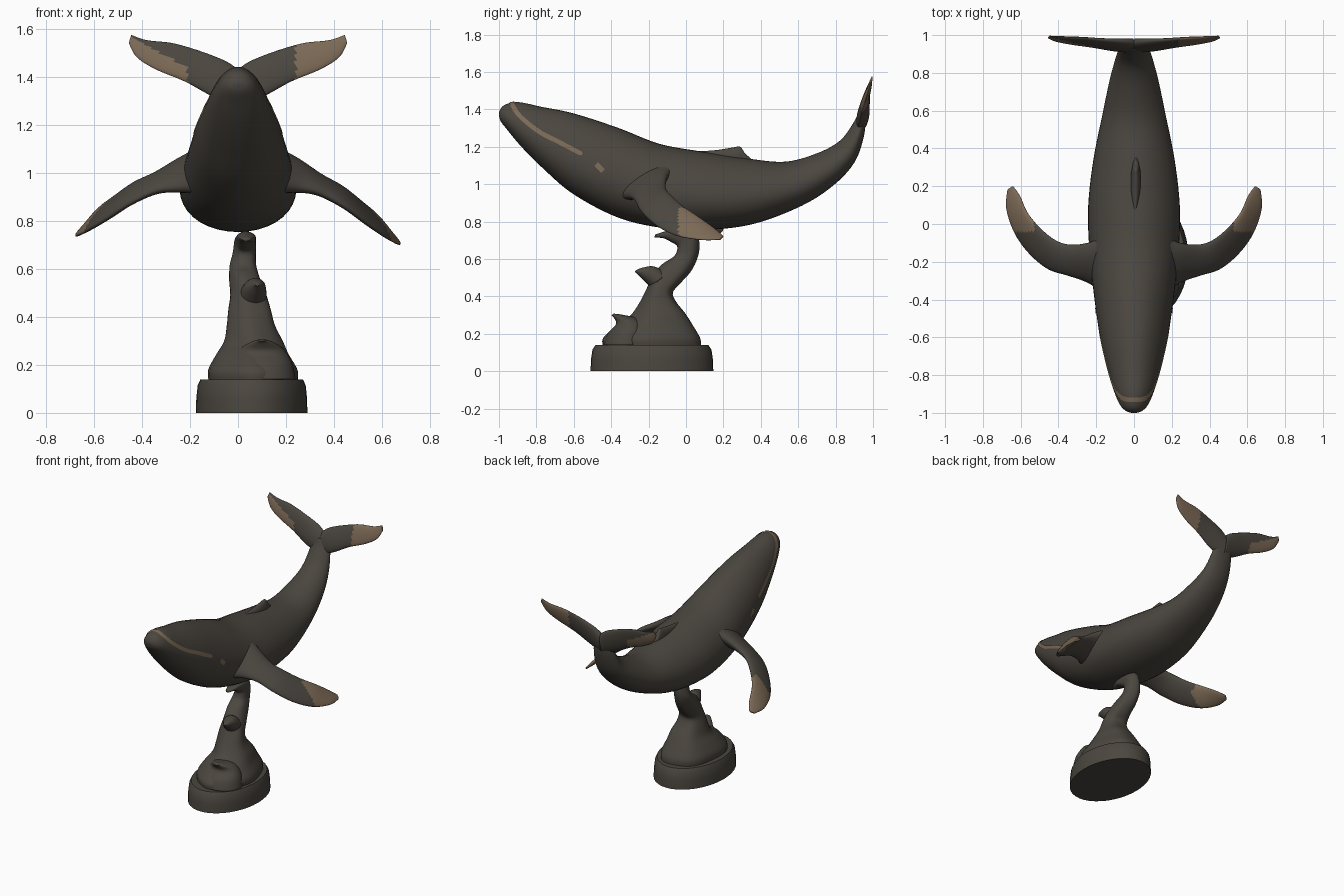
import bpy, bmesh, math
from mathutils import Vector
from mathutils.bvhtree import BVHTree

cube = bpy.data.objects.get("Cube")
if cube:
    bpy.data.objects.remove(cube, do_unlink=True)


def make_material(name, rgb):
    mat = bpy.data.materials.new(name)
    mat.use_nodes = True
    colour = (*rgb, 1)
    mat.diffuse_color = colour
    bsdf = mat.node_tree.nodes["Principled BSDF"]
    bsdf.inputs["Base Color"].default_value = colour
    bsdf.inputs["Roughness"].default_value = 0.7
    return mat


DARK = make_material("dark bronze", (0.07, 0.061, 0.05))
TAN = make_material("tan patina", (0.2, 0.142, 0.092))


def finish(name, bm, materials, rule=None, sharp=None):
    """Turn a bmesh into a smooth object; faces passing the rule get the second material."""
    mesh = bpy.data.meshes.new(name)
    for face in bm.faces:
        face.smooth = True
        if rule and rule(face.calc_center_median()):
            face.material_index = 1
    bm.to_mesh(mesh)
    bm.free()
    for mat in materials:
        mesh.materials.append(mat)
    if sharp:
        mesh.set_sharp_from_angle(angle=math.radians(sharp))
    obj = bpy.data.objects.new(name, mesh)
    bpy.context.collection.objects.link(obj)
    return obj


def smooth_path(points, steps):
    """Catmull-Rom interpolation of vectors of any length."""
    pts = [Vector(p) for p in points]
    out = []
    last = len(pts) - 1
    for i in range(last):
        a, b, c, d = pts[max(i - 1, 0)], pts[i], pts[i + 1], pts[min(i + 2, last)]
        for k in range(steps):
            t = k / steps
            out.append(b + (c - a) * (t / 2) + (a * 2 - b * 5 + c * 4 - d) * (t * t / 2)
                       + (b * 3 - a - c * 3 + d) * (t ** 3 / 2))
    return out + [pts[-1]]


def loft(name, sections, steps=5, sides=32, egg=0, flute=0, rule=None, sharp=None):
    """Skin oval sections; each one is edge point A, edge point B and a half-width vector."""
    bm = bmesh.new()
    rings = []
    flat = [(*a, *b, *v) for a, b, v in sections]
    for s in smooth_path(flat, steps):
        a, b, v = Vector(s[0:3]), Vector(s[3:6]), Vector(s[6:9])
        ring = []
        for k in range(sides):
            ang = math.tau * k / sides
            r = 1 + flute * math.sin(5 * ang + a.z * 6)
            p = (a + b) / 2 + (a - b) / 2 * math.cos(ang) * r
            p += v * math.sin(ang) * (1 - egg * math.cos(ang)) * r
            ring.append(bm.verts.new(p))
        rings.append(ring)
    for r0, r1 in zip(rings, rings[1:]):
        for k in range(sides):
            n = (k + 1) % sides
            bm.faces.new((r0[k], r0[n], r1[n], r1[k]))
    bm.faces.new(rings[0])
    bm.faces.new(rings[-1])
    bmesh.ops.recalc_face_normals(bm, faces=bm.faces[:])
    return finish(name, bm, (DARK, TAN), rule, sharp)


def upright(rows):
    """Sections from side-view rows: front/top edge, back/bottom edge, centre x, half width."""
    return [((x, y0, z0), (x, y1, z1), (w, 0, 0)) for y0, z0, y1, z1, x, w in rows]


def fin(name, rows, side, lift=0, **options):
    """Sections from leading edge, trailing edge and half thickness, mirrored by side."""
    edges = []
    for lead, trail, thick in rows:
        pair = []
        for x, y, z in (lead, trail):
            rise = lift * min(max((x - 0.25) / 0.4, 0), 1)
            pair.append(Vector((side * x, y, z + rise)))
        edges.append((*pair, thick))
    mids = [(a + b) / 2 for a, b, t in edges]
    sections = []
    for i, (a, b, thick) in enumerate(edges):
        span = mids[min(i + 1, len(mids) - 1)] - mids[max(i - 1, 0)]
        sections.append((a, b, (b - a).cross(span).normalized() * thick))
    return loft(name, sections, steps=8, **options)


# Whale body, nose to tail stock
body_rows = [
    (-1.0, 1.385, -1.0, 1.365, 0, 0.014), (-.985, 1.412, -.99, 1.335, 0, .045),
    (-.955, 1.43, -.955, 1.29, 0, .075), (-.89, 1.438, -.88, 1.2, 0, .105),
    (-.77, 1.413, -.76, 1.08, 0, .14), (-.6, 1.378, -.6, .945, 0, .178),
    (-.36, 1.3, -.36, .82, 0, .212), (-.14, 1.215, -.12, .765, 0, .235),
    (.1, 1.172, .1, .755, 0, .24), (.33, 1.137, .36, .787, 0, .212),
    (.53, 1.12, .62, .885, 0, .165), (.7, 1.165, .79, .995, 0, .13),
    (.82, 1.23, .9, 1.115, 0, .1), (.89, 1.32, .95, 1.25, 0, .08),
    (.925, 1.39, .962, 1.36, 0, .06)]
body = loft("whale_body", upright(body_rows), sides=40, egg=0.14)

# Dorsal fin
loft("dorsal_fin", upright([
    (.06, 1.175, .06, 1.1, .005, .012), (.16, 1.182, .17, 1.1, .008, .025),
    (.25, 1.196, .28, 1.1, .01, .025), (.29, 1.2, .32, 1.1, .01, .018),
    (.315, 1.165, .36, 1.09, .01, .012), (.345, 1.14, .38, 1.09, .01, .006)]))

# Pectoral fins and tail flukes
pectoral_rows = [
    ((.15, -.37, .93), (.15, -.06, 1.09), .07), ((.24, -.31, .93), (.24, -.1, 1.05), .05),
    ((.34, -.275, .915), (.34, -.11, .985), .034), ((.45, -.24, .855), (.42, -.085, .945), .028),
    ((.55, -.16, .78), (.5, -.02, .885), .024), ((.63, -.05, .725), (.565, .06, .83), .02),
    ((.675, .08, .703), (.605, .15, .765), .014), ((.67, .18, .703), (.64, .2, .722), .006)]
fluke_rows = [
    ((0, .93, 1.28), (0, .965, 1.43), .03), ((.1, .925, 1.315), (.05, .97, 1.465), .028),
    ((.22, .94, 1.38), (.15, .975, 1.505), .02), ((.34, .955, 1.43), (.27, .985, 1.54), .015),
    ((.42, .97, 1.48), (.38, .99, 1.553), .011), ((.455, .985, 1.54), (.445, .995, 1.575), .005)]


def fluke_patch(p):
    if p.x > 0:
        return p.x > 0.24
    return p.x < -0.21 and p.z < 1.46 + (-p.x - 0.25) * 0.55


for side, label in ((1, "left"), (-1, "right")):
    fin(label + "_pectoral_fin", pectoral_rows, side, lift=0.035 if side < 0 else 0,
        rule=lambda p: p.y > -0.04 and abs(p.x) > 0.53)
    fin(label + "_tail_fluke", fluke_rows, side, rule=fluke_patch)

# Painted mouth line and eye marks, laid just over the skin
scan = bmesh.new()
scan.from_mesh(body.data)
skin = BVHTree.FromBMesh(scan)
scan.free()


def stripe(name, points, half):
    path = smooth_path(points, 8)
    bm = bmesh.new()
    rows = []
    for i, p in enumerate(path):
        spot, normal, _, _ = skin.find_nearest(p)
        ahead = path[min(i + 1, len(path) - 1)] - path[max(i - 1, 0)]
        across = normal.cross(ahead).normalized() * half
        if i in (0, len(path) - 1):
            across *= 0.5
        row = []
        for k in (-1, 0, 1):
            near, n, _, _ = skin.find_nearest(spot + across * k)
            row.append(bm.verts.new(near + n * 0.004))
        rows.append(row)
    for r0, r1 in zip(rows, rows[1:]):
        for k in range(2):
            face = bm.faces.new((r0[k], r1[k], r1[k + 1], r0[k + 1]))
            face.normal_update()
            if face.normal.dot(skin.find_nearest(face.calc_center_median())[1]) < 0:
                face.normal_flip()
    finish(name, bm, (TAN,))


half_mouth = [(.04, -.93, 1.432), (.072, -.915, 1.4), (.097, -.88, 1.355),
              (.133, -.785, 1.28), (.158, -.68, 1.225), (.187, -.555, 1.16)]
mirrored = [(-x, y, z) for x, y, z in reversed(half_mouth)]
stripe("mouth_line", mirrored + [(0, -.93, 1.44)] + half_mouth, 0.012)
for side, label in ((1, "left"), (-1, "right")):
    stripe(label + "_eye_mark",
           [(side * .2, -.48, 1.108), (side * .2, -.463, 1.09), (side * .2, -.442, 1.07)], 0.014)

# Oval plinth
plinth = []
for z, scale in ((0, 1), (.06, .995), (.115, .97), (.14, .92)):
    plinth.append(((.057, -.182 - .328 * scale, z), (.057, -.182 + .328 * scale, z),
                   (.232 * scale, 0, 0)))
loft("plinth", plinth, steps=1, sides=40, sharp=25)

# Water column curling up under the belly
loft("water_column", upright([
    (-.44, .135, .085, .135, .06, .185), (-.435, .18, .08, .18, .06, .185),
    (-.37, .24, .04, .25, .06, .15), (-.3, .29, 0, .31, .065, .122),
    (-.25, .36, -.05, .37, .055, .1), (-.21, .44, -.07, .42, .05, .088),
    (-.18, .51, -.03, .47, .045, .075), (-.13, .57, .03, .54, .03, .065),
    (-.07, .61, .065, .62, .022, .055), (-.05, .64, .07, .69, .027, .048),
    (-.05, .67, .05, .745, .03, .045), (-.08, .69, -.01, .757, .033, .042),
    (-.12, .71, -.1, .75, .035, .035), (-.17, .715, -.165, .73, .035, .015)]), flute=0.03)

# Breaking waves on the front of the column
loft("low_wave", upright([
    (-.44, .14, -.2, .14, .1, .14), (-.42, .2, -.2, .22, .1, .125),
    (-.375, .25, -.25, .28, .1, .09), (-.385, .285, -.33, .3, .1, .05),
    (-.4, .3, -.385, .308, .1, .015)]))
loft("high_wave", upright([
    (-.19, .45, -.1, .52, .06, .06), (-.23, .49, -.17, .56, .07, .045),
    (-.26, .52, -.235, .553, .08, .022), (-.275, .53, -.268, .54, .08, .008)]))
